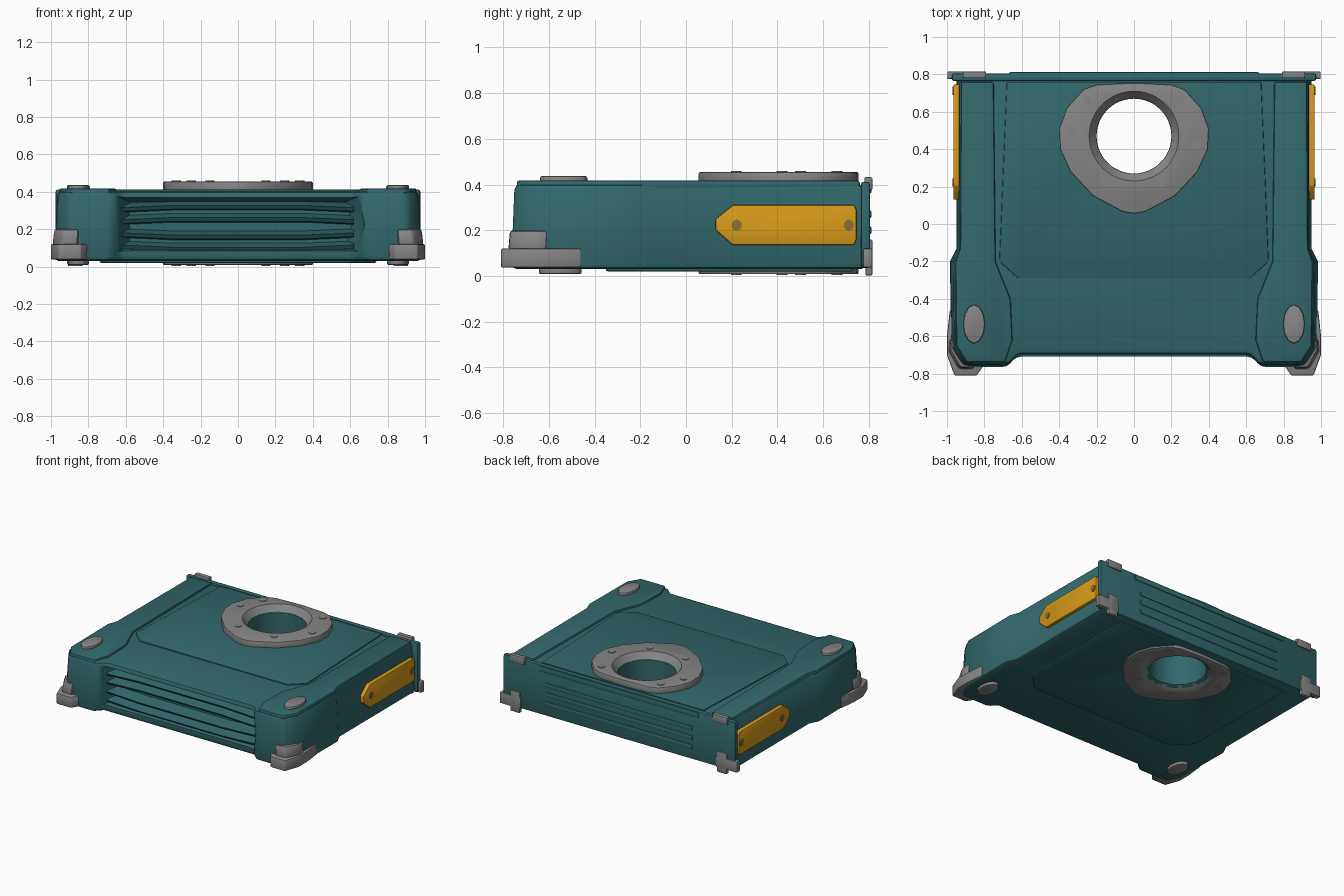
import bpy, bmesh, math
from mathutils import Vector

cube = bpy.data.objects.get("Cube")
if cube:
    bpy.data.objects.remove(cube, do_unlink=True)


def material(name, rgb):
    m = bpy.data.materials.new(name)
    m.use_nodes = True
    m.diffuse_color = (*rgb, 1)
    m.node_tree.nodes["Principled BSDF"].inputs["Base Color"].default_value = (*rgb, 1)
    return m


TEAL = material("teal", (0.032, 0.14, 0.15))
GREY = material("grey", (0.24, 0.24, 0.24))
YELLOW = material("yellow", (0.68, 0.32, 0.01))
BRONZE = material("dark bronze", (0.25, 0.16, 0.03))


def loft(name, rings, mat, bevel=0.0, segments=2):
    """Closed solid through a list of equal-length point rings."""
    bm = bmesh.new()
    rows = [[bm.verts.new(p) for p in ring] for ring in rings]
    n = len(rows[0])
    for a, b in zip(rows, rows[1:]):
        for i in range(n):
            j = (i + 1) % n
            bm.faces.new((a[i], a[j], b[j], b[i]))
    bm.faces.new(rows[0])
    bm.faces.new(rows[-1])
    bmesh.ops.recalc_face_normals(bm, faces=bm.faces)
    if bevel:
        edges = [e for e in bm.edges if e.calc_face_angle(0) > 0.6]
        bmesh.ops.bevel(bm, geom=edges, offset=bevel, segments=segments,
                        profile=0.5, affect='EDGES', clamp_overlap=True)
    mesh = bpy.data.meshes.new(name)
    bm.to_mesh(mesh)
    bm.free()
    ob = bpy.data.objects.new(name, mesh)
    bpy.context.collection.objects.link(ob)
    mesh.materials.append(mat)
    return ob


def select(ob):
    bpy.ops.object.select_all(action='DESELECT')
    ob.select_set(True)
    bpy.context.view_layer.objects.active = ob


def prism(name, outline, z0, z1, mat, bevel=0.0, taper=1.0):
    return loft(name, [[(x, y, z0) for x, y in outline],
                       [(x * taper, y * taper, z1) for x, y in outline]], mat, bevel)


def box(name, lo, hi, mat, bevel=0.0):
    return prism(name, [(lo[0], lo[1]), (hi[0], lo[1]), (hi[0], hi[1]), (lo[0], hi[1])],
                 lo[2], hi[2], mat, bevel)


def oval(cx, cy, rx, ry, n=32):
    return [(cx + rx * math.cos(math.tau * i / n), cy + ry * math.sin(math.tau * i / n))
            for i in range(n)]


def both(half):
    return half + [(-x, y) for x, y in reversed(half)]


def cut(ob, cutter):
    select(ob)
    mod = ob.modifiers.new("cut", 'BOOLEAN')
    mod.operation = 'DIFFERENCE'
    mod.solver = 'EXACT'
    mod.object = cutter
    bpy.ops.object.modifier_apply(modifier=mod.name)


# Main case
body = prism("body", both([(0.95, 0.79), (0.95, -0.13), (0.985, -0.2), (0.98, -0.67),
                           (0.92, -0.765), (0.68, -0.765), (0.63, -0.71)]),
             0.03, 0.403, TEAL, 0.025, 0.98)
deck = prism("top_panel", both([(0.68, 0.76), (0.72, -0.2), (0.62, -0.29)]),
             0.38, 0.411, TEAL, 0.005)
floor = prism("bottom_panel", both([(0.74, 0.73), (0.74, -0.22), (0.6, -0.35)]),
              0.02, 0.05, TEAL, 0.008)

# Mounting collars above and below the through hole
collar = [(0.0, 0.055), (0.06, 0.065), (0.22, 0.15), (0.34, 0.28), (0.395, 0.4),
          (0.4, 0.51), (0.36, 0.62), (0.27, 0.72), (0.2, 0.745), (0.0, 0.755)]
collar += [(-x, y) for x, y in reversed(collar[1:-1])]
top_ring = prism("top_collar", collar, 0.395, 0.455, GREY, 0.008)
low_ring = prism("bottom_collar", collar, 0.008, 0.045, GREY, 0.006)

# Hole flaring at both ends
levels = [(-0.1, 0.24), (0.008, 0.24), (0.035, 0.2), (0.405, 0.2), (0.455, 0.24), (0.6, 0.24)]
bore = loft("hole_cutter", [[(x, y, z) for x, y in oval(0, 0.47, r, r, 48)]
                            for z, r in levels], TEAL)
for part in (body, deck, floor, top_ring, low_ring):
    cut(part, bore)

# Front grille recess
def mouth(w, z0, z1, y):
    return [(-w, y, z0), (w, y, z0), (w + 0.03, y, (z0 + z1) / 2), (w, y, z1), (-w, y, z1)]


recess = loft("grille_cutter", [mouth(0.68, 0.07, 0.385, -0.9), mouth(0.64, 0.08, 0.375, -0.72),
                                mouth(0.58, 0.11, 0.345, -0.61)], TEAL)
cut(body, recess)
for helper in (bore, recess):
    bpy.data.objects.remove(helper, do_unlink=True)

# Grille slats: wedges that swell toward the ends
for i, z in enumerate((0.115, 0.18, 0.25, 0.315)):
    lift = 0.012 * (1 if z > 0.22 else -1)
    rings = []
    for x, dz in ((-0.62, 0), (-0.35, lift), (0.35, lift), (0.62, 0)):
        c = z + dz
        rings.append([(x, -0.58, c - 0.028), (x, -0.68, c - 0.02),
                      (x, -0.695, c), (x, -0.58, c + 0.03)])
    loft(f"grille_slat_{i + 1}", rings, TEAL)

# Back panel with pressed ribs
box("rear_flange", (-0.975, 0.765, 0.035), (0.975, 0.805, 0.412), TEAL, 0.012)
box("rear_lip", (-0.67, 0.78, 0.36), (0.67, 0.812, 0.405), TEAL, 0.01)
for i, z in enumerate((0.13, 0.2, 0.27)):
    box(f"rear_rib_{i + 1}", (-0.62, 0.79, z - 0.018), (0.62, 0.811, z + 0.018), TEAL, 0.008)

# Collar screws
for i, (x, y) in enumerate(((-0.33, 0.5), (0.33, 0.42), (-0.15, 0.22),
                            (0.15, 0.22), (-0.25, 0.66), (0.25, 0.66))):
    prism(f"collar_screw_{i + 1}", oval(x, y, 0.025, 0.025, 10), 0.44, 0.459, GREY)
    prism(f"lower_collar_screw_{i + 1}", oval(x, y, 0.025, 0.025, 10), 0.004, 0.02, GREY)

# Paired parts
for side, s in (("left", 1), ("right", -1)):
    def flip(points):
        return [(s * x, y) for x, y in points]

    # Raised rail running into the front corner pad
    prism(f"{side}_top_rail", flip([(0.925, 0.76), (0.93, -0.13), (0.955, -0.2), (0.95, -0.65),
                                    (0.895, -0.74), (0.69, -0.74), (0.65, -0.62),
                                    (0.66, -0.4), (0.74, -0.2), (0.75, 0.76)]),
          0.37, 0.418, TEAL, 0.012)
    # Front corner bumper and its upper block
    prism(f"{side}_front_bumper", flip([(0.9, -0.46), (0.985, -0.46), (1.0, -0.6), (1.0, -0.7),
                                        (0.96, -0.81), (0.84, -0.81), (0.8, -0.75), (0.82, -0.6)]),
          0.037, 0.12, GREY, 0.008)
    prism(f"{side}_bumper_block", flip([(0.84, -0.62), (0.985, -0.61), (0.992, -0.68),
                                        (0.94, -0.775), (0.86, -0.778)]),
          0.11, 0.2, GREY, 0.015, 0.99)
    # Fasteners on the front corners
    prism(f"{side}_front_top_bolt", flip(oval(0.855, -0.535, 0.058, 0.105, 12)),
          0.4, 0.437, GREY, 0.008)
    prism(f"{side}_front_bottom_bolt", flip(oval(0.855, -0.55, 0.058, 0.095, 12)),
          0.008, 0.05, GREY, 0.008)
    # Rear clamps
    def clamp(name, x0, x1, y0, z0, z1):
        a, b = sorted((s * x0, s * x1))
        box(f"{side}_{name}", (a, y0, z0), (b, 0.815, z1), GREY, 0.006)

    clamp("rear_clamp", 0.82, 0.998, 0.775, 0.037, 0.12)
    clamp("rear_clamp_post", 0.83, 0.91, 0.785, 0.002, 0.16)
    clamp("rear_top_clip", 0.79, 0.915, 0.78, 0.375, 0.432)

    # Side plate with pointed front end and two bolts
    outline = [(0.13, 0.2), (0.205, 0.135), (0.735, 0.135), (0.745, 0.16),
               (0.745, 0.29), (0.735, 0.31), (0.205, 0.31), (0.13, 0.25)]
    loft(f"{side}_side_plate", [[(s * x, y, z) for y, z in outline] for x in (0.93, 0.966)],
         YELLOW, 0.006)
    for place, y in (("front", 0.222), ("rear", 0.712)):
        loft(f"{side}_{place}_plate_bolt",
             [[(s * x, a, b) for a, b in oval(y, 0.222, 0.022, 0.025, 12)]
              for x in (0.96, 0.971)], BRONZE)

# Smooth curves, sharp creases
for ob in bpy.context.scene.objects:
    if ob.type == 'MESH':
        select(ob)
        bpy.ops.object.shade_smooth_by_angle(angle=math.radians(35))
